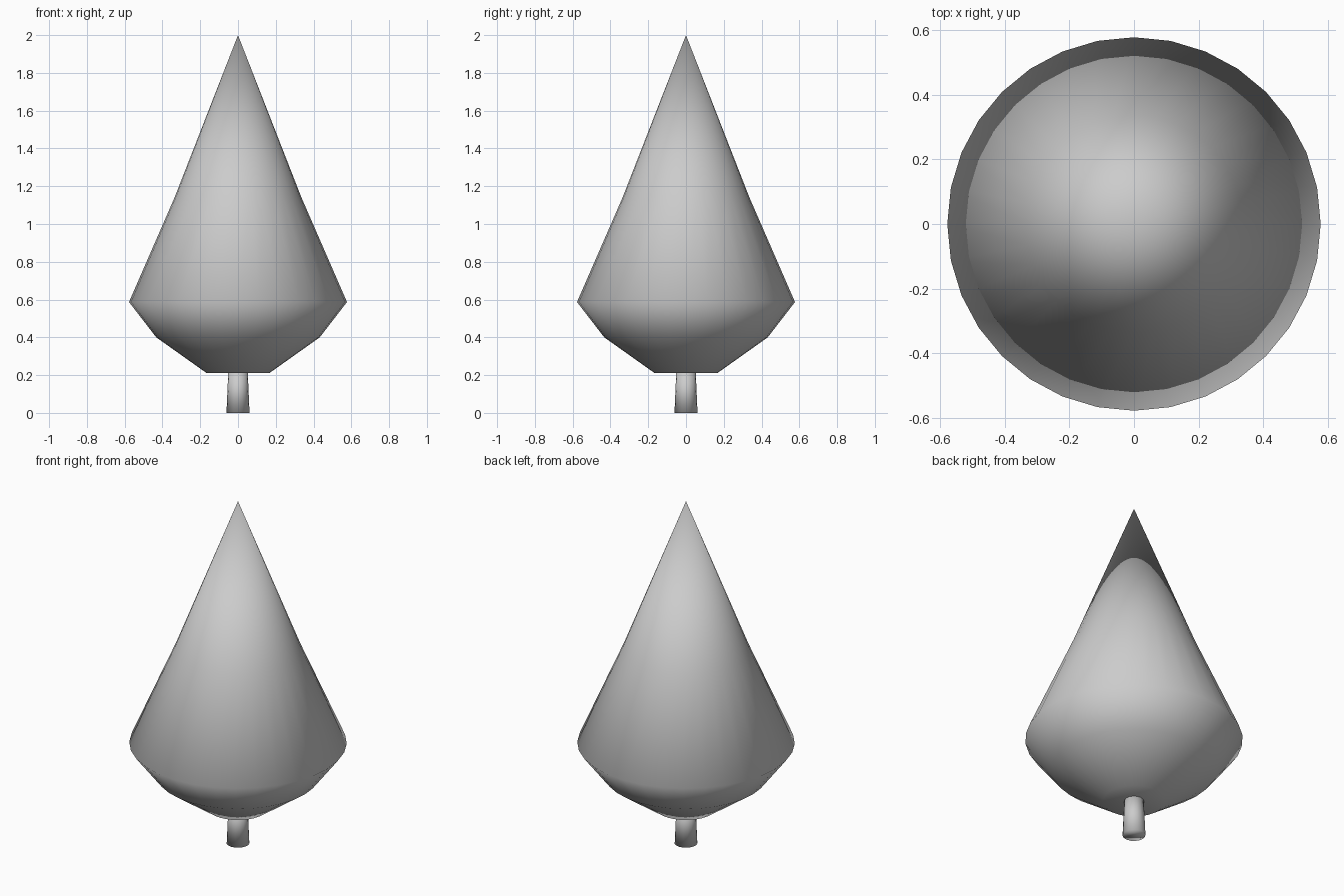
import bpy, bmesh, math

if "Cube" in bpy.data.objects:
    bpy.data.objects.remove(bpy.data.objects["Cube"])


def lathe(name, profile, sides):
    """Revolve (radius, z) points around z; ends are closed by a tip or a cap."""
    bm = bmesh.new()
    rings = []
    for r, z in profile:
        if r == 0:
            rings.append([bm.verts.new((0, 0, z))])
        else:
            rings.append([bm.verts.new((r * math.cos(2 * math.pi * i / sides),
                                        r * math.sin(2 * math.pi * i / sides), z))
                          for i in range(sides)])
    for low, high in zip(rings, rings[1:]):
        for i in range(sides):
            j = (i + 1) % sides
            if len(high) == 1:
                bm.faces.new((low[i], low[j], high[0]))
            else:
                bm.faces.new((low[i], low[j], high[j], high[i]))
    bm.faces.new(rings[0][::-1])
    if len(rings[-1]) > 1:
        bm.faces.new(rings[-1])
    for f in bm.faces:
        f.smooth = True
    mesh = bpy.data.meshes.new(name)
    bm.to_mesh(mesh)
    bm.free()
    obj = bpy.data.objects.new(name, mesh)
    bpy.context.collection.objects.link(obj)
    return obj


# Tree crown, smooth shaded throughout
lathe("foliage", [(0.165, 0.21), (0.433, 0.40), (0.577, 0.587),
                  (0.336, 1.14), (0, 2.0)], 32)

# Short tapered trunk, tucked slightly into the crown
lathe("trunk", [(0.061, 0.0), (0.051, 0.23)], 16)
